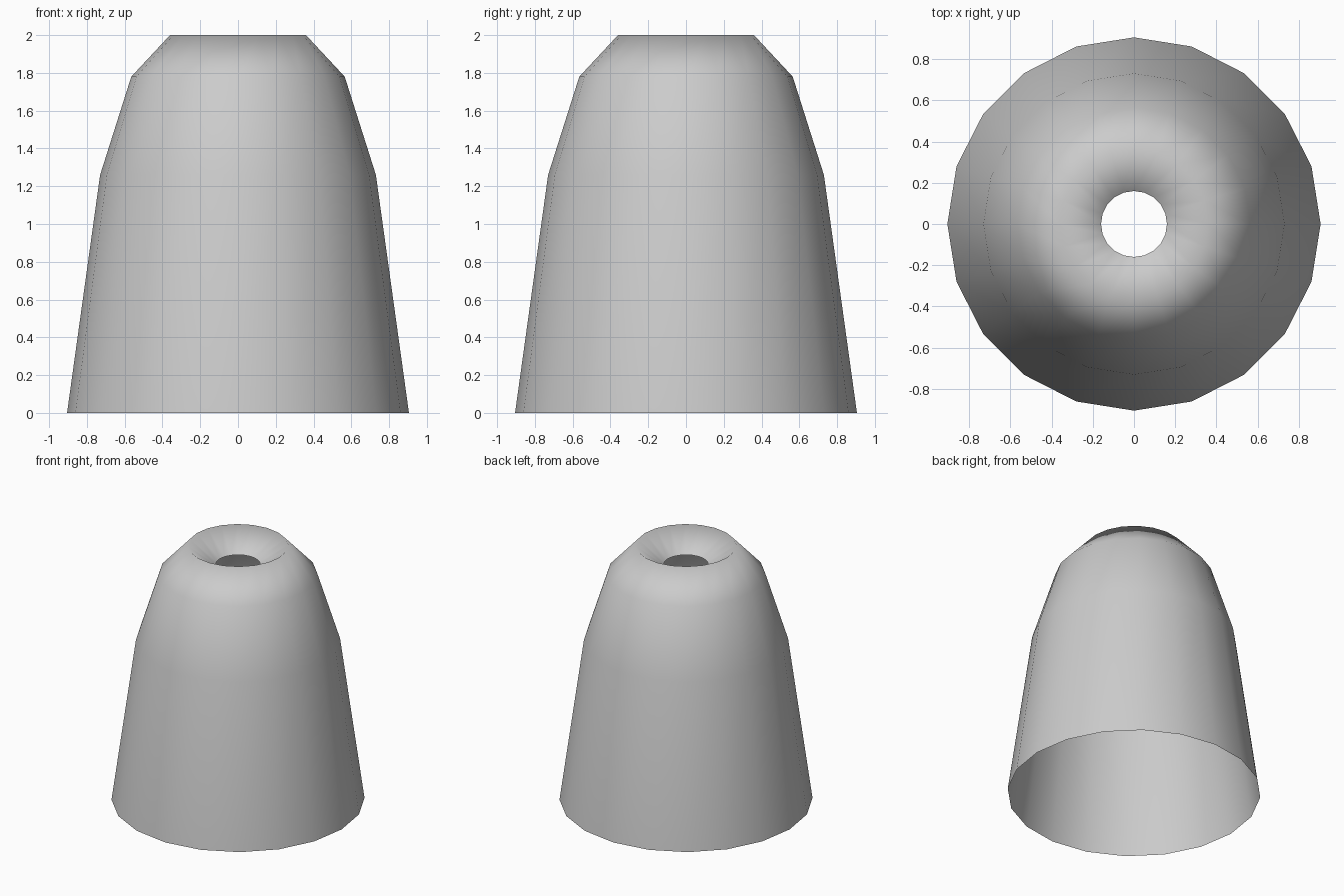
import bpy, bmesh, math

if "Cube" in bpy.data.objects:
    bpy.data.objects.remove(bpy.data.objects["Cube"])

SIDES = 20
# Half profile (radius, height): open base, tapered wall, rounded shoulder, rim, funnel mouth
PROFILE = [(0.905, 0.0), (0.73, 1.26), (0.565, 1.78), (0.36, 2.0), (0.16, 1.85)]


def lathe(name, profile, sides):
    bm = bmesh.new()
    rings = []
    for r, z in profile:
        rings.append([bm.verts.new((r * math.cos(2 * math.pi * i / sides),
                                    r * math.sin(2 * math.pi * i / sides), z))
                      for i in range(sides)])
    for a, b in zip(rings, rings[1:]):
        for i in range(sides):
            j = (i + 1) % sides
            bm.faces.new((a[i], a[j], b[j], b[i])).smooth = True
    mesh = bpy.data.meshes.new(name)
    bm.to_mesh(mesh)
    bm.free()
    obj = bpy.data.objects.new(name, mesh)
    bpy.context.collection.objects.link(obj)
    return obj


# Single-walled shade, open at the bottom with a recessed hole at the top
lathe("bell_shade", PROFILE, SIDES)
